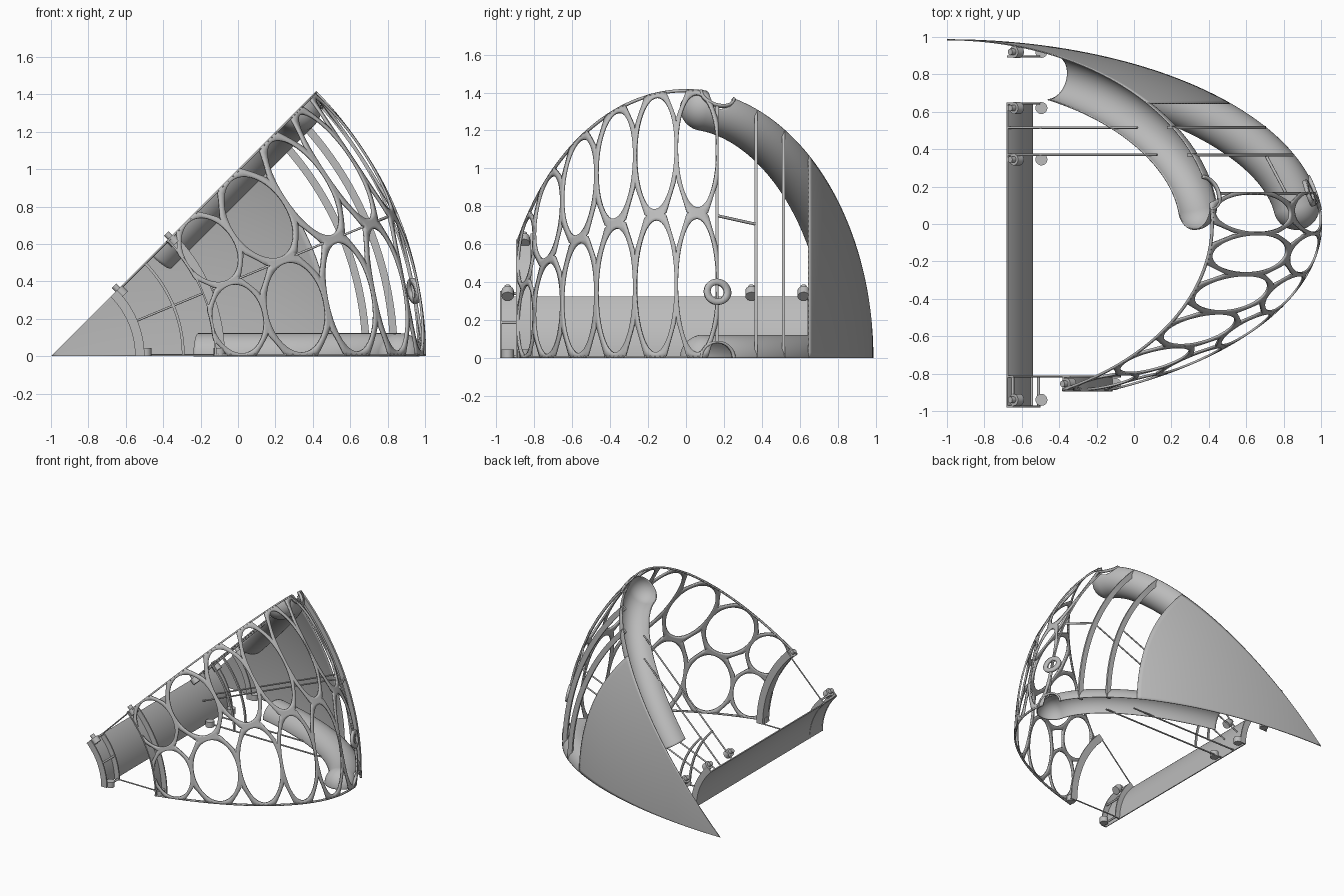
import bpy, bmesh, math
from mathutils import Vector

cube = bpy.data.objects.get("Cube")
if cube:
    bpy.data.objects.remove(cube, do_unlink=True)

WEDGE = math.radians(45)
MID = WEDGE / 2
A, B = 2.0, 0.985          # ellipsoid radius and half width

grey = bpy.data.materials.new("satin grey")
grey.use_nodes = True
grey.diffuse_color = (0.5, 0.5, 0.5, 1)
grey.node_tree.nodes["Principled BSDF"].inputs["Base Color"].default_value = (0.5, 0.5, 0.5, 1)


def pos(r, y, phi, lift=0.0):
    """Point around the hinge axis; lift moves it along the turning direction."""
    c, s = math.cos(phi), math.sin(phi)
    return Vector((-1 + r * c - lift * s, y, r * s + lift * c))


def hull_r(y):
    return A * math.sqrt(max(0, 1 - (y / B) ** 2))


def finish(name, bm, thickness=0, smooth=True):
    bmesh.ops.remove_doubles(bm, verts=bm.verts, dist=0.0004)
    bmesh.ops.recalc_face_normals(bm, faces=bm.faces)
    mesh = bpy.data.meshes.new(name)
    bm.to_mesh(mesh)
    bm.free()
    mesh.materials.append(grey)
    obj = bpy.data.objects.new(name, mesh)
    bpy.context.collection.objects.link(obj)
    if thickness:
        mod = obj.modifiers.new("thickness", "SOLIDIFY")
        mod.thickness = thickness
        mod.offset = 0
    if smooth:
        bpy.ops.object.select_all(action="DESELECT")
        obj.select_set(True)
        bpy.context.view_layer.objects.active = obj
        bpy.ops.object.shade_smooth_by_angle(angle=math.radians(35))
    return obj


def add_grid(bm, f, nu, nv, keep=None):
    v = [[bm.verts.new(f(i / nu, j / nv)) for j in range(nv + 1)] for i in range(nu + 1)]
    for i in range(nu):
        for j in range(nv):
            quad = (v[i][j], v[i + 1][j], v[i + 1][j + 1], v[i][j + 1])
            if keep is None or keep(sum((q.co for q in quad), Vector()) / 4):
                bm.faces.new(quad)


def arc_bar(name, r0, r1, y0, y1, p0=0.0, p1=WEDGE, steps=32):
    """Rectangular section turned about the hinge axis."""
    bm = bmesh.new()
    loops = []
    for i in range(steps + 1):
        p = p0 + (p1 - p0) * i / steps
        loops.append([bm.verts.new(pos(r, y, p)) for r, y in ((r0, y0), (r1, y0), (r1, y1), (r0, y1))])
    for a, b in zip(loops, loops[1:]):
        for k in range(4):
            bm.faces.new((a[k], a[k - 1], b[k - 1], b[k]))
    bm.faces.new(loops[0])
    bm.faces.new(loops[-1])
    return finish(name, bm)


def rod(name, a, b, radius, sides=12):
    bm = bmesh.new()
    d = b - a
    bmesh.ops.create_cone(bm, cap_ends=True, segments=sides, radius1=radius, radius2=radius, depth=d.length)
    bm.transform(d.to_track_quat("Z", "Y").to_matrix().to_4x4())
    bmesh.ops.translate(bm, verts=bm.verts, vec=(a + b) / 2)
    return finish(name, bm)


# Solid rear shell
bm = bmesh.new()
t0, t1 = math.asin(0.645 / B), math.pi / 2
add_grid(bm, lambda u, v: pos(A * math.cos(t0 + (t1 - t0) * u), B * math.sin(t0 + (t1 - t0) * u), WEDGE * v), 40, 40)
finish("rear_shell", bm, 0.006)

# Lattice shell: octagonal cells with oval windows
edges = [-64.2] + [9.9 - 12.85 * k for k in range(5, -1, -1)]
bm = bmesh.new()
for ta, tb in zip(edges, edges[1:]):
    tc, th = math.radians((ta + tb) / 2), math.radians((tb - ta) / 2)
    for row in (0.5, 1.5):
        def cell(u, v, tc=tc, th=th, row=row):
            a = u * math.tau
            c, s = math.cos(a), math.sin(a)
            outer = min(1 / max(abs(c), abs(s)), 1.5 / (abs(c) + abs(s)))
            k = 0.92 + (outer - 0.92) * v
            t = tc + th * k * c
            return pos(A * math.cos(t), B * math.sin(t), MID * (row + 0.5 * k * s))
        add_grid(bm, cell, 64, 2)
finish("lattice_shell", bm, 0.012)

# Thin rims along the lattice
bm = bmesh.new()
ta, tb = math.radians(edges[0]), math.radians(5)
for base, way in ((0, 1), (WEDGE, -1)):
    def rim(u, v, base=base, way=way):
        t = ta + (tb - ta) * u
        return pos(A * math.cos(t), B * math.sin(t), base, way * 0.012 * v)
    add_grid(bm, rim, 48, 1)
finish("lattice_edge_rims", bm, 0.012)
arc_bar("lattice_back_rim", hull_r(0.165) - 0.012, hull_r(0.165), 0.155, 0.172, 0.04, WEDGE - 0.04)

# Half-pipe channels along both cut planes, with rounded open ends
TUBE = 0.12
PORT_Y = 0.165


def channel_centre(t):
    n = Vector((math.cos(t) / A, math.sin(t) / B)).normalized()
    return Vector((A * math.cos(t), B * math.sin(t))) - TUBE * n, n


ts, te = math.radians(66), math.radians(7)
end, end_n = channel_centre(te)
for name, base, way in (("lower_channel", 0, 1), ("upper_channel", WEDGE, -1)):
    def tube(u, v, base=base, way=way):
        c, n = channel_centre(ts + (te - ts) * u)
        q = c + n * TUBE * math.cos(math.pi * v)
        return pos(q.x, q.y, base, way * TUBE * math.sin(math.pi * v))

    def cap(u, v, base=base, way=way):
        along = Vector((end_n.y, -end_n.x))
        q = end + TUBE * (end_n * math.cos(math.pi * v) + along * math.sin(math.pi * v) * math.sin(u * math.pi / 2))
        return pos(q.x, q.y, base, way * TUBE * math.sin(math.pi * v) * math.cos(u * math.pi / 2))

    def keep(p, base=base):
        q = Vector((p.x + 1, 0, p.z))
        axis = pos(1, 0, base) + Vector((1, 0, 0))
        reach = q.dot(axis)
        side = (q - axis * reach).length
        return reach < end.x or math.hypot(side, p.y - PORT_Y) > 0.08
    bm = bmesh.new()
    add_grid(bm, tube, 120, 40, keep)
    add_grid(bm, cap, 20, 40, keep)
    finish(name, bm, 0.006)


# Port rings: one full ring, and half rings where the channels open
def port_ring(name, phi, inner, outer, a0, a1):
    def ring(u, v):
        a = a0 + (a1 - a0) * u
        rad = inner + (outer - inner) * v
        y = PORT_Y + rad * math.cos(a)
        return pos(hull_r(y), y, phi + rad * math.sin(a) / A)
    bm = bmesh.new()
    add_grid(bm, ring, 40, 2)
    finish(name, bm, 0.02)


port_ring("port_ring", math.radians(10.2), 0.037, 0.07, 0, math.tau)
port_ring("lower_port_rim", 0, 0.08, 0.092, 0, math.pi)
port_ring("upper_port_rim", WEDGE, 0.08, 0.092, math.pi, math.tau)

# Curved spine panel, its end frame and the front band
arc_bar("spine_panel", 0.452, 0.46, -0.81, 0.65)
arc_bar("end_frame_outer", 0.45, 0.50, -0.98, -0.97)
arc_bar("end_frame_inner", 0.45, 0.50, -0.82, -0.81)
arc_bar("end_frame_skin", 0.452, 0.458, -0.97, -0.81)
for phi, lift in ((0, 0.008), (MID, 0), (WEDGE, -0.008)):
    rod("end_frame_bar", pos(0.49, -0.975, phi, lift), pos(0.49, -0.815, phi, lift), 0.008)
arc_bar("front_band", 0.875, 0.885, -0.895, -0.81)
arc_bar("front_band_flange", 0.875, 0.93, -0.82, -0.81)
arc_bar("rear_rib", 0.455, 0.50, 0.89, 0.90)
arc_bar("spine_back_rib", 0.455, 0.50, 0.64, 0.65)

# Hoop ribs with radial spokes and cross arcs
for y in (0.37, 0.515):
    r = hull_r(y)
    arc_bar("hoop_rib", r - 0.04, r, y - 0.008, y + 0.008)
    arc_bar("cross_arc", 0.70, 0.715, y - 0.006, y + 0.006)
    for phi, lift, stop in ((0, 0.006, 0.27), (MID, 0, 0.02), (WEDGE, -0.006, 0.27)):
        rod("spoke", pos(0.46, y, phi, lift), pos(r - stop, y, phi, lift), 0.006)
rod("stringer", pos(hull_r(0.165) - 0.01, 0.165, MID), pos(hull_r(0.37) - 0.01, 0.37, MID), 0.008)

# Stays between spine and front band
for phi, lift in ((0, 0.005), (WEDGE, -0.005)):
    rod("front_stay", pos(0.46, -0.815, phi, lift), pos(0.88, -0.815, phi, lift), 0.005)

# Locating sockets, with pins on the upper plane
for r, y in ((0.505, -0.94), (0.505, 0.345), (0.505, 0.62), (0.505, 0.92), (0.90, -0.855)):
    rod("lower_socket", pos(r, y, 0), pos(r, y, 0, 0.045), 0.032, 20)
    rod("upper_socket", pos(r, y, WEDGE), pos(r, y, WEDGE, -0.045), 0.032, 20)
    rod("upper_pin", pos(r, y, WEDGE, -0.01), pos(r, y, WEDGE, 0.028), 0.017, 16)
